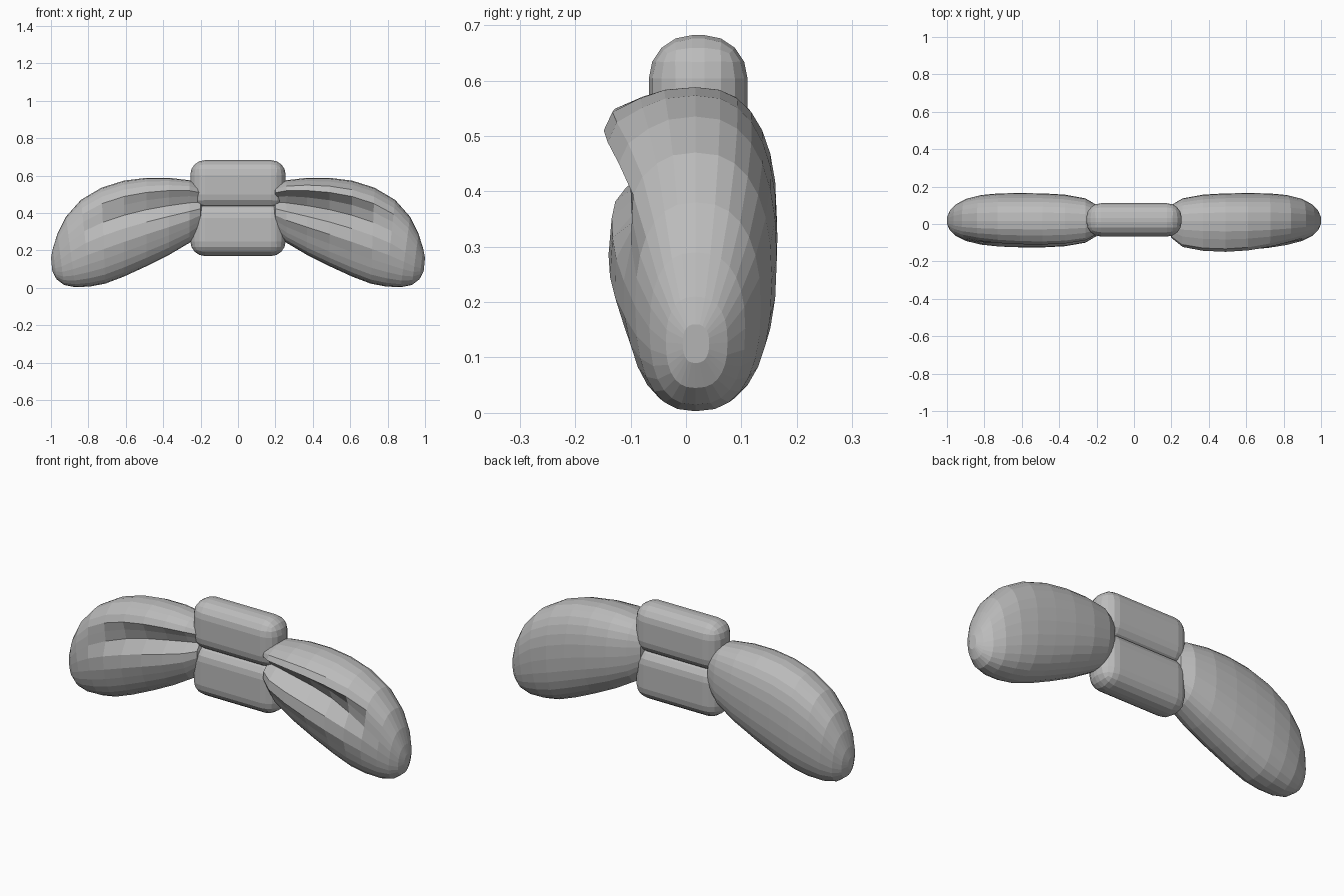
import bpy, bmesh, math

cube = bpy.data.objects.get("Cube")
if cube:
    bpy.data.objects.remove(cube)

grey = bpy.data.materials.new("grey_fabric")
grey.use_nodes = True
colour = (0.5, 0.5, 0.5, 1)
grey.diffuse_color = colour
grey.node_tree.nodes["Principled BSDF"].inputs["Base Color"].default_value = colour

CENTRE_Y = 0.017


def finish(bm, name):
    bmesh.ops.recalc_face_normals(bm, faces=bm.faces)
    mesh = bpy.data.meshes.new(name)
    bm.to_mesh(mesh)
    bm.free()
    mesh.materials.append(grey)
    obj = bpy.data.objects.new(name, mesh)
    bpy.context.collection.objects.link(obj)
    return obj


def bump(v, middle, width):
    return math.exp(-((v - middle) / width) ** 2)


# Lobe stations: top x, top z, bottom x, bottom z, half depth, fold strength
STATIONS = [
    (.19, .50, .19, .34, .05, .3),
    (.20, .55, .20, .295, .085, .5),
    (.26, .575, .26, .24, .12, .9),
    (.37, .588, .37, .175, .14, 1),
    (.49, .588, .49, .115, .147, 1),
    (.61, .573, .61, .06, .148, .85),
    (.73, .535, .71, .022, .147, .5),
    (.84, .47, .79, .007, .138, .15),
    (.92, .38, .87, .003, .118, 0),
    (.965, .29, .93, .015, .09, 0),
    (.99, .21, .97, .045, .058, 0),
    (1.0, .16, .993, .09, .025, 0),
]
SIDES = 28


def lobe(name, side, upper, groove, lower):
    bm = bmesh.new()
    rings = []
    for tx, tz, bx, bz, depth, fold in STATIONS:
        ring = []
        for i in range(SIDES):
            a = math.tau * i / SIDES
            c, s = math.cos(a), math.sin(a)
            # squarish oval section, v runs from top to bottom
            v = .5 - .5 * math.copysign(abs(c) ** .85, c)
            y = depth * math.copysign(abs(s) ** .8, s)
            if s < -.01:
                # two rolls with a pleat between them on the front
                y *= .92
                y += fold * (groove * bump(v, .34, .1)
                             - upper * bump(v, .13, .1)
                             - lower * bump(v, .58, .13))
            x = tx + (bx - tx) * v
            z = tz + (bz - tz) * v
            ring.append(bm.verts.new((side * x, CENTRE_Y + y, z)))
        rings.append(ring)
    for r, q in zip(rings, rings[1:]):
        for i in range(SIDES):
            j = (i + 1) % SIDES
            bm.faces.new((r[i], r[j], q[j], q[i]))
    bm.faces.new(rings[0])
    bm.faces.new(rings[-1])
    return finish(bm, name)


lobe("left_bow_lobe", 1, .065, .06, .03)
lobe("right_bow_lobe", -1, .02, .045, .012)


# Knot made of two stacked rounded rolls
def roll(name, low, high):
    bm = bmesh.new()
    bmesh.ops.create_cube(bm, size=1)
    for v in bm.verts:
        v.co.x *= .51
        v.co.y = v.co.y * .178 + .022
        v.co.z = low + (v.co.z + .5) * (high - low)
    bmesh.ops.bevel(bm, geom=bm.edges[:], offset=.078, segments=4,
                    profile=.5, affect='EDGES')
    return finish(bm, name)


roll("knot_upper_roll", .42, .682)
roll("knot_lower_roll", .17, .452)
